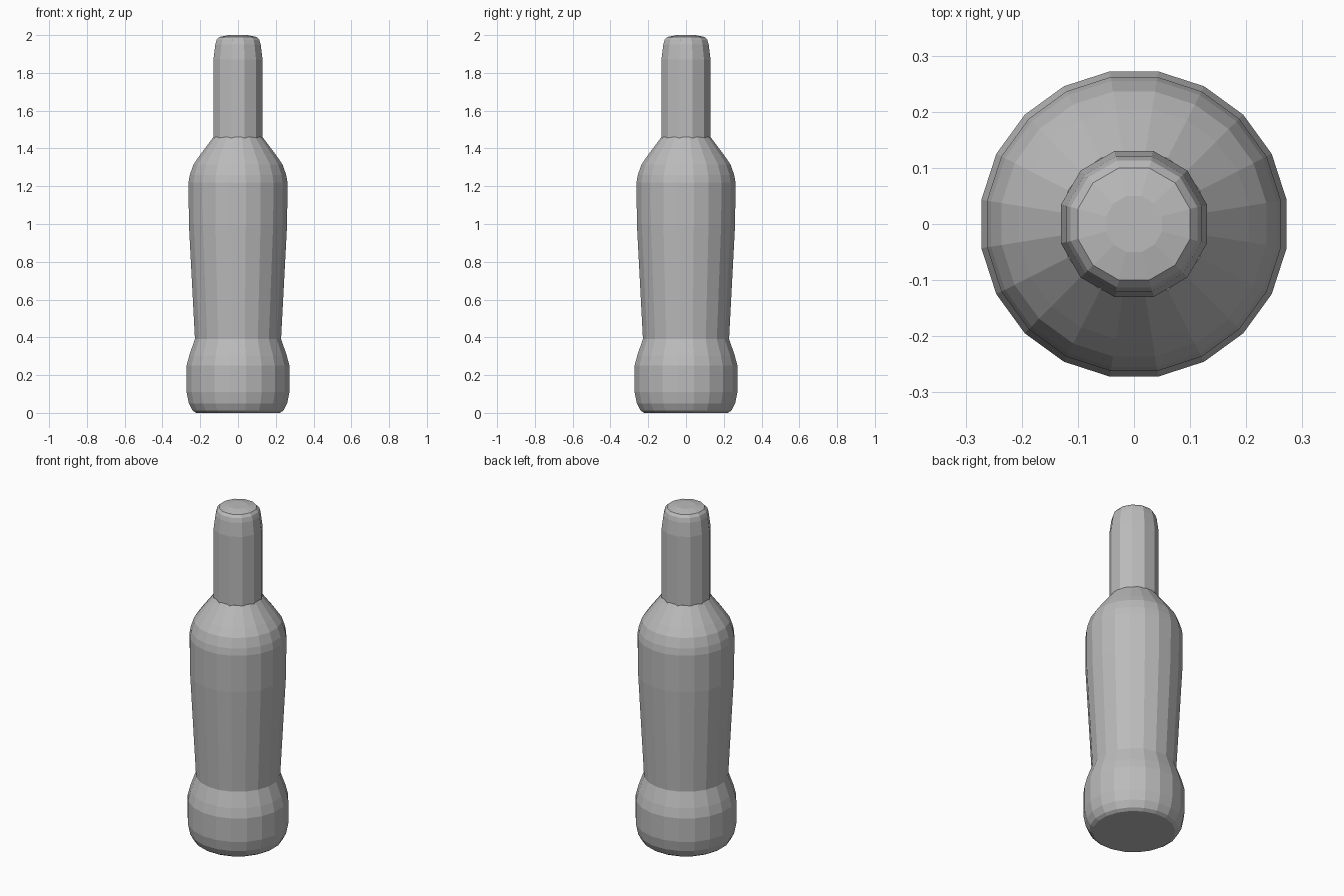
import bpy
import bmesh
from math import cos, sin, pi

cube = bpy.data.objects.get("Cube")
if cube:
    bpy.data.objects.remove(cube, do_unlink=True)

# One plain grey for the whole bottle
GREY = (0.5, 0.5, 0.5, 1.0)
grey = bpy.data.materials.new("plain_grey")
grey.use_nodes = True
grey.diffuse_color = GREY
grey.node_tree.nodes["Principled BSDF"].inputs["Base Color"].default_value = GREY


def lathe(name, profile, sides, cap_bottom=False, cap_top=False):
    """Turn (half width, height) points into a faceted ring-by-ring part."""
    bm = bmesh.new()
    rings = []
    for width, z in profile:
        radius = width / cos(pi / sides)
        angles = [(i + 0.5) * 2 * pi / sides for i in range(sides)]
        rings.append([bm.verts.new((radius * cos(a), radius * sin(a), z)) for a in angles])
    for low, high in zip(rings, rings[1:]):
        for i in range(sides):
            j = (i + 1) % sides
            bm.faces.new((low[i], low[j], high[j], high[i]))
    if cap_bottom:
        bm.faces.new(rings[0][::-1])
    if cap_top:
        bm.faces.new(rings[-1])
    mesh = bpy.data.meshes.new(name)
    bm.to_mesh(mesh)
    bm.free()
    mesh.materials.append(grey)
    obj = bpy.data.objects.new(name, mesh)
    bpy.context.collection.objects.link(obj)
    return obj


# Flared foot with a rounded lower edge
lathe("bottle_base", [(0.222, 0), (0.24, 0.012), (0.26, 0.05), (0.272, 0.11),
                      (0.272, 0.25), (0.258, 0.305), (0.228, 0.39)], 20, cap_bottom=True)

# Tapered body and sloping shoulder
lathe("bottle_body", [(0.228, 0.39), (0.26, 1.0), (0.262, 1.22), (0.255, 1.26),
                      (0.236, 1.315), (0.205, 1.36), (0.13, 1.46), (0.115, 1.46)], 20)

# Neck with a rounded closed top
lathe("bottle_neck", [(0.13, 1.455), (0.13, 1.87), (0.12, 1.95), (0.113, 1.975),
                      (0.1, 1.99), (0.05, 2.0)], 12, cap_top=True)
